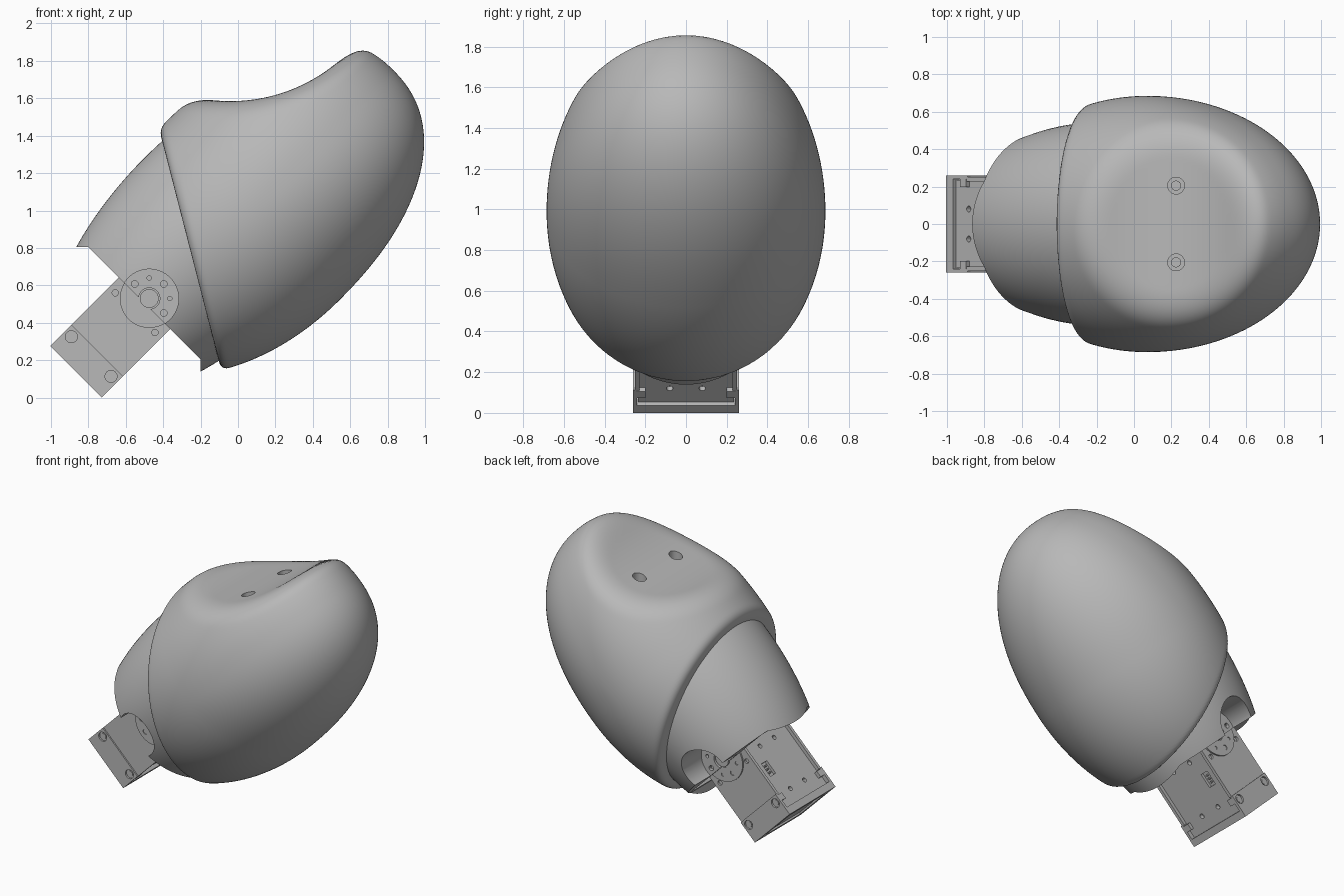
import bpy, bmesh, math
from mathutils import Matrix, Vector

if "Cube" in bpy.data.objects:
    bpy.data.objects.remove(bpy.data.objects["Cube"])

# Tilted frame: local x runs along the axis, local z is across it
TILT = Matrix.Rotation(-math.pi / 4, 4, 'Y')
AXIS = 0.71          # local z of the neck and servo axis
HORN = 0.039         # local x of the pivot

grey = bpy.data.materials.new("plain_grey")
grey.use_nodes = True
COLOR = (0.48, 0.48, 0.48, 1)
grey.diffuse_color = COLOR
grey.node_tree.nodes["Principled BSDF"].inputs["Base Color"].default_value = COLOR


def finish(name, bm, matrix=TILT):
    bmesh.ops.recalc_face_normals(bm, faces=bm.faces)
    mesh = bpy.data.meshes.new(name)
    bm.to_mesh(mesh)
    bm.free()
    mesh.transform(matrix)
    mesh.materials.append(grey)
    obj = bpy.data.objects.new(name, mesh)
    bpy.context.collection.objects.link(obj)
    return obj


def add_box(bm, lo, hi):
    lo, hi = Vector(lo), Vector(hi)
    size = hi - lo
    bmesh.ops.create_cube(bm, size=1, matrix=Matrix.Translation((lo + hi) / 2)
                          @ Matrix.Diagonal((*size, 1)))


def add_rod(bm, center, radius, length, axis='Y', sides=32):
    turn = Matrix.Rotation(math.pi / 2, 4, 'X') if axis == 'Y' else Matrix()
    bmesh.ops.create_cone(bm, cap_ends=True, segments=sides, radius1=radius, radius2=radius,
                          depth=length, matrix=Matrix.Translation(center) @ turn)


def cut(obj, bm, matrix=TILT):
    cutter = finish("cutter", bm, matrix)
    cutter.hide_render = True
    mod = obj.modifiers.new("cut", 'BOOLEAN')
    mod.operation, mod.solver, mod.object = 'DIFFERENCE', 'EXACT', cutter
    bpy.context.view_layer.objects.active = obj
    bpy.ops.object.modifier_apply(modifier=mod.name)
    bpy.data.objects.remove(cutter)


def smooth(obj, degrees=30):
    bpy.ops.object.select_all(action='DESELECT')
    obj.select_set(True)
    bpy.context.view_layer.objects.active = obj
    bpy.ops.object.shade_smooth_by_angle(angle=math.radians(degrees))


# Egg shell: ovoid trimmed by a scoop and a slanted plane with soft blends
def blend(a, b, k):
    h = max(k - abs(a - b), 0) / k
    return max(a, b) + h * h * k / 4


def shell_field(p):
    du, dv = p.x - 0.75, abs(p.z - 0.65) / 0.665
    if du > 0:
        outline = ((du / 1.075) ** 2.25 + dv ** 2.25) ** (1 / 2.25)
    else:
        outline = math.hypot(du / 1.03, dv)
    egg = math.hypot(outline, p.y / 0.685) - 1
    w = TILT @ p
    scoop = 0.89 - math.hypot(w.x + 0.04, w.z - 2.475)
    plane = -0.968 * w.x - 0.249 * w.z - 0.051
    return blend(blend(egg * 0.75, scoop, 0.1), plane, 0.045)


bm = bmesh.new()
bmesh.ops.create_uvsphere(bm, u_segments=192, v_segments=144, radius=1,
                          matrix=Matrix.Rotation(math.pi / 2, 4, 'Y'))
heart = Vector((0.8, 0, 0.6))
for vert in bm.verts:
    ray, near, far = vert.co.normalized(), 0.0, 1.6
    for _ in range(22):
        mid = (near + far) / 2
        if shell_field(heart + ray * mid) < 0:
            near = mid
        else:
            far = mid
    vert.co = heart + ray * near
egg_shell = finish("egg_shell", bm)

# Two mounting holes in the scoop
bm = bmesh.new()
for side in (-1, 1):
    add_rod(bm, (0.225, side * 0.205, 1.62), 0.045, 0.2, 'Z')
cut(egg_shell, bm, Matrix())
smooth(egg_shell, 40)
bm = bmesh.new()
for side in (-1, 1):
    add_rod(bm, (0.225, side * 0.205, 1.54), 0.027, 0.06, 'Z')
smooth(finish("hole_inserts", bm, Matrix()))

# Neck: turned ovoid section
bm = bmesh.new()
steps, sides = 24, 96
rings = []
for i in range(steps + 1):
    u = -0.048 + 0.85 * i / steps
    r = 0.55 * math.sqrt(1 - ((u - 0.55) / 1.145) ** 2)
    rings.append([bm.verts.new((u, r * math.cos(a), AXIS + r * math.sin(a)))
                  for a in (math.tau * j / sides for j in range(sides))])
for low, high in zip(rings, rings[1:]):
    for j in range(sides):
        k = (j + 1) % sides
        bm.faces.new((low[j], low[k], high[k], high[j]))
bm.faces.new(rings[0])
bm.faces.new(rings[-1])
neck = finish("neck", bm)

# Neck cuts: flared notch across the end, servo slot, round pivot recesses
bm = bmesh.new()
add_box(bm, (-0.2, -1, AXIS - 0.425), (0.003, 1, AXIS + 0.425))
for vert in bm.verts:
    if vert.co.x < -0.1:
        vert.co.z += math.copysign(0.2, vert.co.z - AXIS)
cut(neck, bm)
bm = bmesh.new()
add_box(bm, (-0.3, -0.262, AXIS - 0.4), (0.2, 0.262, AXIS + 0.4))
cut(neck, bm)
bm = bmesh.new()
for side in (-1, 1):
    add_rod(bm, (HORN, side * 0.53, AXIS), 0.157, 0.5, sides=64)
cut(neck, bm)


# Bolt circle shared by the neck plates and the horns
def add_bolts(bm, length):
    for side in (-1, 1):
        add_rod(bm, (HORN, side * 0.27, AXIS), 0.057, length)
        for i in range(8):
            a = math.tau * i / 8
            add_rod(bm, (HORN + 0.11 * math.cos(a), side * 0.27, AXIS + 0.11 * math.sin(a)),
                    0.018 if i % 2 == 0 else 0.012, length, sides=16)


bm = bmesh.new()
add_bolts(bm, 0.06)
cut(neck, bm)
smooth(neck)

# Servo core
core_half, side_half, end = 0.17, 0.195, -0.515
bm = bmesh.new()
add_box(bm, (-0.5, -0.235, AXIS - core_half), (0.15, 0.235, AXIS + core_half))
servo_core = finish("servo_core", bm)
bm = bmesh.new()
for face in (-1, 1):
    z = AXIS + face * core_half
    for u in (-0.37, -0.03):
        for y in (-0.08, 0.08):
            add_rod(bm, (u, y, z), 0.016, 0.06, 'Z', 16)
    add_box(bm, (-0.235, 0.11, z - 0.02), (-0.135, 0.17, z + 0.02))
cut(servo_core, bm)

# Connector pins in the sockets
bm = bmesh.new()
for face in (-1, 1):
    for i in range(3):
        add_rod(bm, (-0.21 + 0.025 * i, 0.14, AXIS + face * 0.155), 0.007, 0.025, 'Z', 8)
finish("connector_pins", bm)

# Servo side covers with screw holes
for side, label in ((-1, "front"), (1, "back")):
    bm = bmesh.new()
    lo, hi = sorted((side * 0.228, side * 0.25))
    add_box(bm, (-0.36, lo, AXIS - side_half), (0.15, hi, AXIS + side_half))
    cover = finish(label + "_side_cover", bm)
    bm = bmesh.new()
    for dz in (-0.15, 0.15):
        add_rod(bm, (-0.068, side * 0.25, AXIS + dz), 0.017, 0.03, sides=16)
    cut(cover, bm)
    smooth(cover)

    bm = bmesh.new()
    lo, hi = sorted((side * 0.24, side * 0.26))
    add_box(bm, (end, lo, AXIS - side_half), (-0.355, hi, AXIS + side_half))
    cap = finish(label + "_end_cheek", bm)
    bm = bmesh.new()
    for dz in (-0.15, 0.15):
        add_rod(bm, (-0.4, side * 0.26, AXIS + dz), 0.032, 0.025)
    cut(cap, bm)
    smooth(cap)

    # Screws, pivot horn and corner brackets
    bm = bmesh.new()
    for dz in (-0.15, 0.15):
        add_rod(bm, (-0.4, side * 0.247, AXIS + dz), 0.02, 0.012, sides=16)
        z = AXIS + math.copysign(0.175, dz)
        add_box(bm, (-0.41, side * 0.22 - 0.022, z - 0.02), (-0.365, side * 0.22 + 0.022, z + 0.02))
    smooth(finish(label + "_end_screws", bm))
    bm = bmesh.new()
    add_rod(bm, (HORN, side * 0.253, AXIS), 0.157, 0.016, sides=64)
    horn = finish(label + "_horn", bm)
    bm = bmesh.new()
    add_bolts(bm, 0.03)
    cut(horn, bm)
    smooth(horn)
    bm = bmesh.new()
    add_rod(bm, (HORN, side * 0.256, AXIS), 0.05, 0.03)
    smooth(finish(label + "_pivot_boss", bm))

# End plate with a shallow inset
bm = bmesh.new()
add_box(bm, (end, -0.25, AXIS - side_half), (-0.465, 0.25, AXIS + side_half))
end_plate = finish("end_plate", bm)
bm = bmesh.new()
add_box(bm, (end - 0.02, -0.2, AXIS - 0.14), (end + 0.012, 0.2, AXIS + 0.14))
cut(end_plate, bm)
